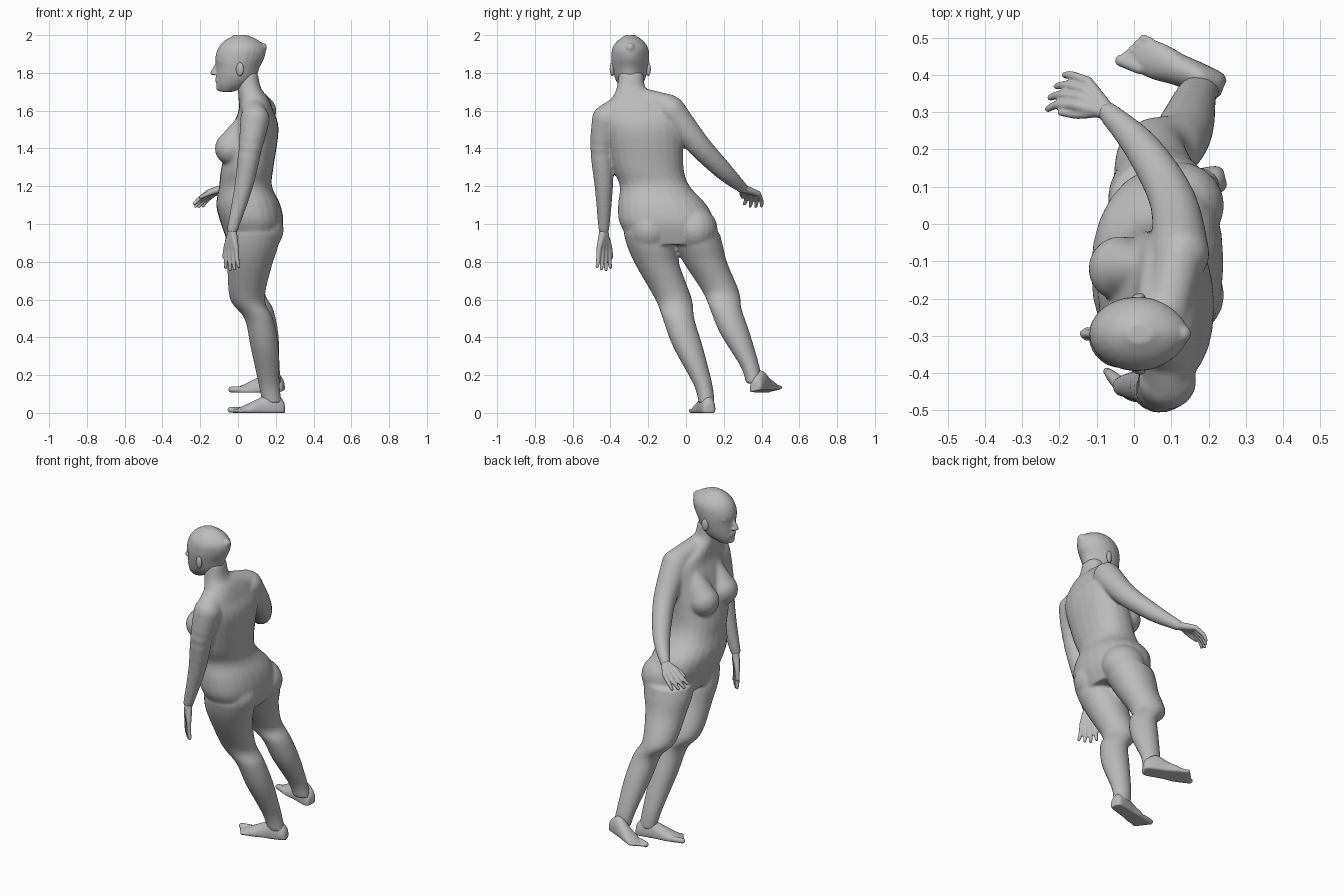
import bpy, bmesh, math
from mathutils import Vector, Matrix

if "Cube" in bpy.data.objects:
    bpy.data.objects.remove(bpy.data.objects["Cube"])

skin = bpy.data.materials.new("plain_grey")
skin.use_nodes = True
skin.diffuse_color = (.5, .5, .5, 1)
skin.node_tree.nodes["Principled BSDF"].inputs["Base Color"].default_value = skin.diffuse_color
SIDES = 24


def spline(keys, steps=4):
    """Smoothly interpolate a list of equal-length tuples."""
    knots = [Vector(key) for key in keys]
    knots = [knots[0], *knots, knots[-1]]
    result = []
    for before, start, end, after in zip(knots, knots[1:], knots[2:], knots[3:]):
        leave, arrive = (end - before) / 2, (after - start) / 2
        for step in range(steps):
            t = step / steps
            ease = t * t * (3 - 2 * t)
            result.append(start.lerp(end, ease) + leave * (t * (1 - t) ** 2) - arrive * (t * t * (1 - t)))
    return result + [knots[-1]]


def circle():
    """Cosine and sine pairs around one turn."""
    for i in range(SIDES):
        angle = math.tau * i / SIDES
        yield math.cos(angle), math.sin(angle)


def loft(bm, rings):
    """Skin closed rings of points and cap both ends."""
    loops = [[bm.verts.new(point) for point in ring] for ring in rings]
    for lower, upper in zip(loops, loops[1:]):
        for i in range(SIDES):
            bm.faces.new((lower[i - 1], lower[i], upper[i], upper[i - 1]))
    bm.faces.new(loops[0][::-1])
    bm.faces.new(loops[-1])


def stack(bm, keys, power=1.0, pinch=0.0):
    """Horizontal sections given as height, centre x, centre y, depth radius, width radius."""
    rings = []
    for z, x, y, depth, width in spline(keys):
        ring = []
        for c, s in circle():
            s *= 1 - pinch * max(c, 0) ** 2
            c, s = math.copysign(abs(c) ** power, c), math.copysign(abs(s) ** power, s)
            ring.append((x + c * depth, y + s * width, z))
        rings.append(ring)
    loft(bm, rings)


def ball(bm, centre, size, turn=0.0):
    matrix = Matrix.Translation(centre) @ Matrix.Rotation(turn, 4, "Z") @ Matrix.Diagonal((*size, 1))
    bmesh.ops.create_uvsphere(bm, u_segments=20, v_segments=12, radius=1, matrix=matrix)


def tube(bm, points, radii):
    """Round limb with rounded ends along a smooth path."""
    path = spline([(*point, radius) for point, radius in zip(points, radii)])
    rings = []
    for i, key in enumerate(path):
        heading = path[min(i + 1, len(path) - 1)] - path[max(i - 1, 0)]
        turn = heading.to_3d().to_track_quat("Z", "Y")
        rings.append([key.to_3d() + turn @ Vector((c, s, 0)) * key[3] for c, s in circle()])
    loft(bm, rings)
    for key in (path[0], path[-1]):
        ball(bm, key.to_3d(), [key[3]] * 3)


def finish(name, bm, voxel, smoothing):
    """Fuse the overlapping volumes into one soft surface."""
    bmesh.ops.recalc_face_normals(bm, faces=bm.faces)
    mesh = bpy.data.meshes.new(name)
    bm.to_mesh(mesh)
    bm.free()
    mesh.materials.append(skin)
    part = bpy.data.objects.new(name, mesh)
    bpy.context.collection.objects.link(part)
    fuse = part.modifiers.new("fuse", "REMESH")
    fuse.mode, fuse.voxel_size, fuse.use_smooth_shade = "VOXEL", voxel, True
    soften = part.modifiers.new("soften", "SMOOTH")
    soften.factor, soften.iterations = .5, smoothing


# Torso and neck, leaning over the hips
body = bmesh.new()
stack(body, [
    (.89, .08, -.08, .13, .2), (1, .075, -.1, .165, .25), (1.1, .055, -.125, .17, .235),
    (1.2, .04, -.165, .14, .185), (1.3, .05, -.2, .138, .187), (1.5, .09, -.22, .125, .205),
    (1.6, .095, -.23, .092, .2), (1.67, .08, -.27, .078, .12), (1.72, .06, -.29, .062, .077),
    (1.8, .05, -.29, .055, .065)], power=.88)

# Breasts running up into the chest, buttocks and shoulder slopes
for y in (-.3, -.12):
    tube(body, [(.06, y, 1.56), (.01, y, 1.48), (-.035, y, 1.4)], (.05, .068, .088))
for y in (-.19, .05):
    ball(body, (.115, y, .97), (.128, .118, .12))
tube(body, [(.08, -.27, 1.67), (.12, -.09, 1.62)], (.06, .066))
tube(body, [(.07, -.3, 1.65), (.09, -.42, 1.57)], (.06, .066))

# Both legs share one profile; the second is moved sideways and lifted at the ankle
HIP = .95
leg = [(HIP, .08, -.2, .145, .13), (.87, .07, -.18, .14, .127), (.77, .06, -.145, .117, .115),
       (.6, .05, -.065, .092, .097), (.5, .11, -.04, .076, .084), (.35, .14, .01, .074, .079),
       (.15, .165, .09, .056, .05), (.05, .18, .11, .052, .042)]
for shift, lift in ((0, 0), (.25, .11)):
    stack(body, [(z + lift * (1 - z / HIP), x, y + shift, depth, width) for z, x, y, depth, width in leg])

# Arms: shoulder, upper arm, forearm, wrist
left_wrist, right_wrist = Vector((-.03, -.435, .97)), Vector((-.07, .3, 1.19))
arm_radii = (.078, .063, .049, .029)
tube(body, [(.09, -.42, 1.555), (.065, -.445, 1.4), (.03, -.435, 1.2), left_wrist], arm_radii)
tube(body, [(.125, -.08, 1.6), (.105, .06, 1.425), (.025, .2, 1.28), right_wrist], arm_radii)
finish("body", body, .009, 7)

# Head with a pointed back
MIDDLE = -.295
head = bmesh.new()
skull = [(1.7, -.06, .035, .03), (1.73, -.03, .083, .058), (1.77, -.01, .105, .08), (1.83, 0, .115, .095),
         (1.88, .01, .13, .1), (1.93, .02, .125, .095), (1.97, .02, .092, .068), (2, .015, .035, .025)]
stack(head, [(z, x, MIDDLE, depth, width) for z, x, depth, width in skull], pinch=.2)
tube(head, [(.05, MIDDLE, 1.91), (.13, MIDDLE, 1.935)], (.075, .024))

# Nose, lips, chin, brows and nostrils
tube(head, [(-.11, MIDDLE, 1.85), (-.134, MIDDLE, 1.8)], (.009, .013))
for z in (1.757, 1.769):
    ball(head, (-.108, MIDDLE, z), (.014, .028, .008))
ball(head, (-.098, MIDDLE, 1.72), (.018, .025, .016))
for side in (-1, 1):
    ball(head, (-.092, MIDDLE + side * .04, 1.858), (.014, .032, .009), turn=side * -.4)
    ball(head, (-.126, MIDDLE + side * .011, 1.795), (.01, .009, .008))
finish("head", head, .006, 5)

# Ears
for name, side in (("left_ear", -1), ("right_ear", 1)):
    ear = bmesh.new()
    ball(ear, (.01, MIDDLE + side * .095, 1.82), (.022, .013, .038), turn=side * .35)
    finish(name, ear, .005, 2)


def hand(name, wrist, reach, spread, droop):
    """Four palm strips with bent fingers that fan out, and a thumb."""
    bm = bmesh.new()
    reach, spread, droop = Vector(reach), Vector(spread), Vector(droop)
    for finger in range(4):
        offset = spread * (finger / 3 - .5)
        knuckle = wrist + reach + offset
        length = 1 - abs(finger - 1.3) * .1
        bend = knuckle + droop * (length / 2) + reach * .15 + offset * .2
        tip = knuckle + droop * length + offset * .4
        tube(bm, [wrist, wrist.lerp(knuckle, .5), knuckle], (.022, .019, .0145))
        tube(bm, [knuckle, bend, tip], (.0135, .0115, .009))
    base = wrist + reach * .35 - spread * .2
    tip = wrist + reach - spread * .8 + droop * .4
    tube(bm, [base, base.lerp(tip, .5) - spread * .1, tip], (.018, .014, .01))
    finish(name, bm, .0045, 3)


hand("left_hand", left_wrist, reach=(-.005, 0, -.1), spread=(.05, -.05, 0), droop=(.005, 0, -.115))
hand("right_hand", right_wrist, reach=(-.07, .05, -.025), spread=(.03, .065, -.01), droop=(-.08, .005, -.075))


def foot(name, heel, toe, floor, roll, inner):
    """Flat-soled wedge from heel to ball, then five toes."""
    bm = bmesh.new()
    start, end = Vector((*heel, floor)), Vector((*toe, floor))
    along = end - start
    across = Vector((along.y, -along.x, 0)).normalized()
    across.z = roll
    rings = []
    for t, half, height in spline([(0, .022, .05), (.06, .036, .08), (.25, .041, .11), (.45, .043, .08),
                                   (.65, .05, .052), (.88, .046, .022)]):
        rings.append([start + along * t + across * (half * c) + Vector((0, 0, height * max(s + .35, 0) / 1.35))
                      for c, s in circle()])
    loft(bm, rings)
    for i in range(5):
        radius = .011 if i else .016
        side = across * inner * (.036 - i * .0195) + Vector((0, 0, radius))
        tube(bm, [start + along * .78 + side, start + along * (.97 - i * .028) + side], (radius, radius))
    finish(name, bm, .0055, 3)


foot("left_foot", heel=(.245, .125), toe=(-.04, .055), floor=0, roll=0, inner=1)
foot("right_foot", heel=(.24, .365), toe=(-.03, .475), floor=.115, roll=.2, inner=-1)
